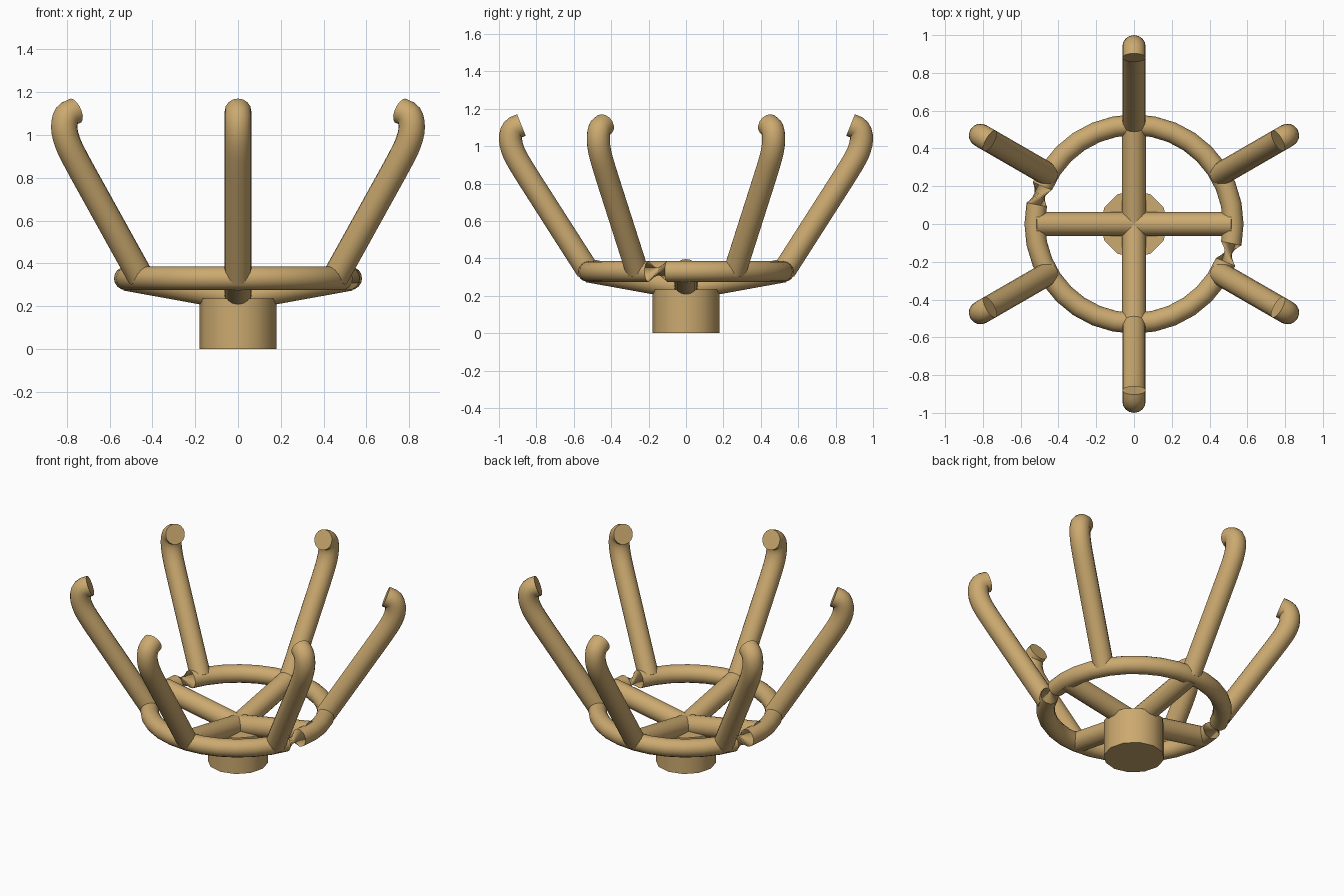
import bpy, bmesh, math
from mathutils import Vector, Matrix

if "Cube" in bpy.data.objects:
    bpy.data.objects.remove(bpy.data.objects["Cube"])

mat = bpy.data.materials.new("tan")
mat.diffuse_color = (0.60, 0.40, 0.16, 1)
mat.use_nodes = True
mat.node_tree.nodes["Principled BSDF"].inputs["Base Color"].default_value = mat.diffuse_color


def finish(bm, name):
    bmesh.ops.recalc_face_normals(bm, faces=bm.faces)
    me = bpy.data.meshes.new(name)
    bm.to_mesh(me)
    bm.free()
    me.materials.append(mat)
    ob = bpy.data.objects.new(name, me)
    bpy.context.collection.objects.link(ob)
    bpy.ops.object.select_all(action='DESELECT')
    ob.select_set(True)
    bpy.context.view_layer.objects.active = ob
    bpy.ops.object.shade_smooth_by_angle(angle=math.radians(40))
    return ob


def tube(name, pts, side, radius, sides=16, rolls=None, closed=False):
    """Sweep a circle along pts; side(i) is a vector across the path."""
    bm = bmesh.new()
    n = len(pts)
    rings = []
    for i, p in enumerate(pts):
        a = pts[(i - 1) % n] if closed else pts[max(i - 1, 0)]
        b = pts[(i + 1) % n] if closed else pts[min(i + 1, n - 1)]
        t = (b - a).normalized()
        u = side(i).normalized()
        v = t.cross(u)
        roll = rolls[i] if rolls else 0
        rings.append([bm.verts.new(p + radius * (u * math.cos(w) + v * math.sin(w)))
                      for w in (roll + math.tau * k / sides for k in range(sides))])
    for i in range(n if closed else n - 1):
        r, s = rings[i], rings[(i + 1) % n]
        for k in range(sides):
            j = (k + 1) % sides
            bm.faces.new((r[k], r[j], s[j], s[k]))
    if not closed:
        bm.faces.new(rings[0])
        bm.faces.new(rings[-1])
    return finish(bm, name)


def smooth_path(ctrl, steps=4):
    """Catmull-Rom through the control points."""
    c = [2 * ctrl[0] - ctrl[1]] + ctrl + [2 * ctrl[-1] - ctrl[-2]]
    out = []
    for i in range(1, len(c) - 2):
        p0, p1, p2, p3 = c[i - 1:i + 3]
        for k in range(steps):
            t = k / steps
            out.append(0.5 * (2 * p1 + (p2 - p0) * t + (2 * p0 - 5 * p1 + 4 * p2 - p3) * t * t
                              + (3 * p1 - p0 - 3 * p2 + p3) * t ** 3))
    return out + [ctrl[-1]]


# Twelve-sided hub
bm = bmesh.new()
bmesh.ops.create_cone(bm, cap_ends=True, segments=12, radius1=0.18, radius2=0.18, depth=0.235,
                      matrix=Matrix.Translation((0, 0, 0.1175)))
# put corners on the x and y axes
a0 = math.atan2(bm.verts[:][0].co.y, bm.verts[:][0].co.x)
bmesh.ops.rotate(bm, verts=bm.verts, matrix=Matrix.Rotation(-a0, 3, 'Z'))
finish(bm, "hub")

# Four spokes rising from the hub to the ring
for k in range(4):
    rot = Matrix.Rotation(k * math.pi / 2, 3, 'Z')
    tube(f"spoke_{k + 1}", [rot @ Vector((0, 0, 0.24)), rot @ Vector((0.525, 0, 0.335))],
         lambda i: rot @ Vector((0, 1, 0)), 0.063)

# Ring, with one twisted segment on either side
SEG = 32
ring_pts = [Vector((0.525 * math.cos(math.tau * i / SEG), 0.525 * math.sin(math.tau * i / SEG), 0.33))
            for i in range(SEG)]
twist = math.radians(135)
rolls = [twist if 15 <= i <= 30 else 0 for i in range(SEG)]
tube("ring", ring_pts, lambda i: Vector((0, 0, 1)), 0.055, rolls=rolls, closed=True)

# Six prongs curving outward, tips hooked in
profile = [(0.525, 0.335), (0.65, 0.53), (0.765, 0.71), (0.87, 0.875),
           (0.92, 0.965), (0.938, 1.035), (0.925, 1.09), (0.88, 1.113)]
path = smooth_path([Vector((r, 0, z)) for r, z in profile], 3)
for k in range(6):
    rot = Matrix.Rotation(math.radians(30 + 60 * k), 3, 'Z')
    tube(f"prong_{k + 1}", [rot @ p for p in path], lambda i: rot @ Vector((0, 1, 0)), 0.062)
